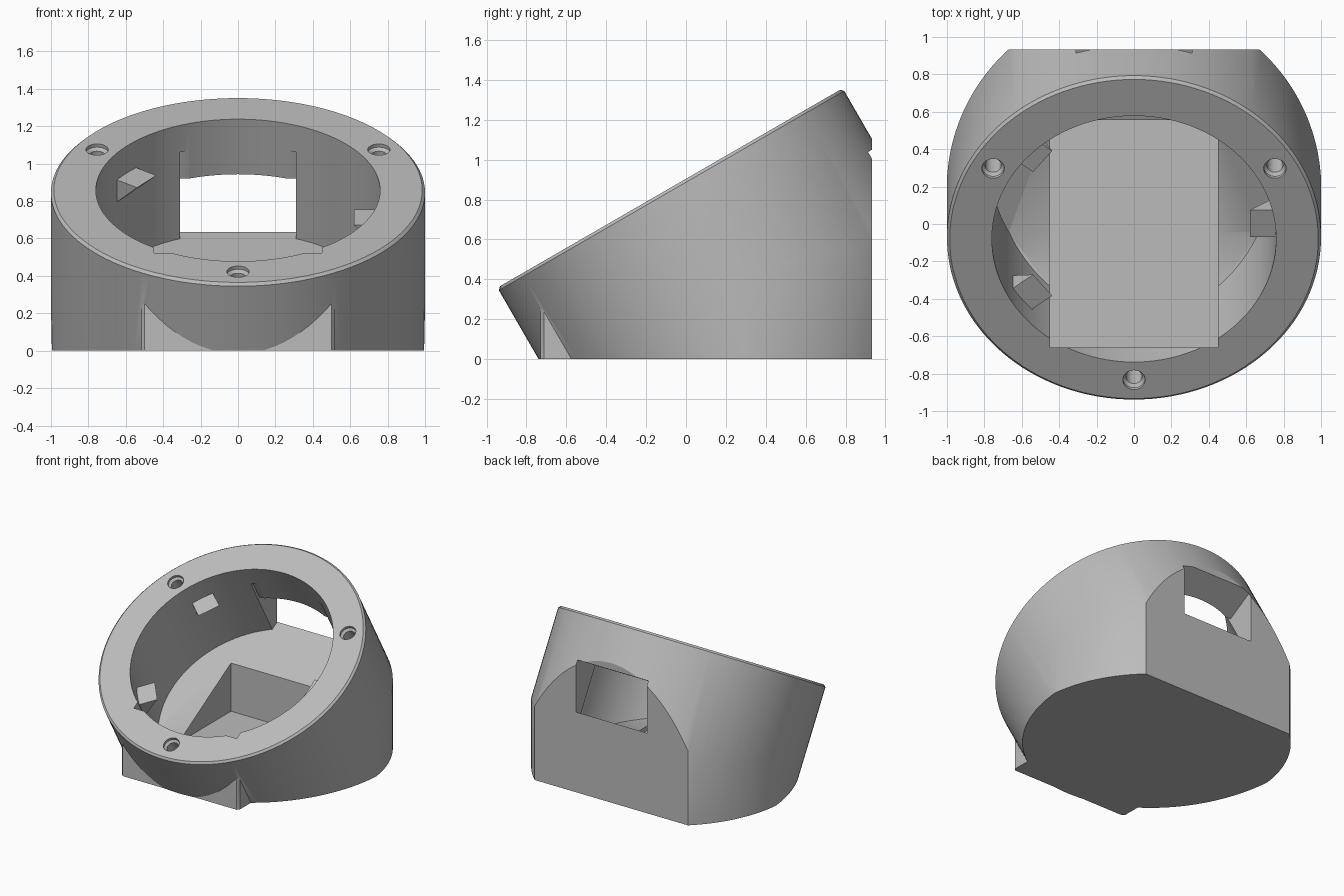
import bpy, bmesh
from math import radians, sin, cos, tau
from mathutils import Matrix, Vector

cube = bpy.data.objects.get("Cube")
if cube:
    bpy.data.objects.remove(cube, do_unlink=True)

grey = bpy.data.materials.new("plain grey")
grey.use_nodes = True
GREY = (0.5, 0.5, 0.5, 1)
grey.diffuse_color = GREY
grey.node_tree.nodes["Principled BSDF"].inputs["Base Color"].default_value = GREY

# Frame of the sloping rim: origin at the rim centre, local z along the bore
TILT = Matrix.Translation((0, -0.08, 0.858)) @ Matrix.Rotation(radians(30), 4, 'X')
BACK = 0.933


def finish(name, bm, matrix=Matrix()):
    bm.transform(matrix)
    bmesh.ops.recalc_face_normals(bm, faces=bm.faces)
    mesh = bpy.data.meshes.new(name)
    bm.to_mesh(mesh)
    bm.free()
    mesh.materials.append(grey)
    ob = bpy.data.objects.new(name, mesh)
    bpy.context.collection.objects.link(ob)
    return ob


def lathe(profile, segments=128):
    """Closed solid of revolution from (radius, height) points."""
    bm = bmesh.new()
    rings = [[bm.verts.new((r * cos(tau * i / segments), r * sin(tau * i / segments), z))
              for i in range(segments)] for r, z in profile]
    for a, b in zip(rings, rings[1:]):
        for i in range(segments):
            j = (i + 1) % segments
            bm.faces.new((a[i], a[j], b[j], b[i]))
    bm.faces.new(rings[0])
    bm.faces.new(rings[-1])
    return bm


def prism(points, z0, z1):
    """Outline in x, y extruded from z0 to z1."""
    bm = bmesh.new()
    face = bm.faces.new([bm.verts.new((x, y, z0)) for x, y in points])
    new = bmesh.ops.extrude_face_region(bm, geom=[face])["geom"]
    bmesh.ops.translate(bm, vec=(0, 0, z1 - z0),
                        verts=[v for v in new if isinstance(v, bmesh.types.BMVert)])
    return bm


def box(half_x, y0, y1, z0, z1):
    return prism([(-half_x, y0), (half_x, y0), (half_x, y1), (-half_x, y1)], z0, z1)


def slice_off(bm, point, normal):
    """Remove what lies on the normal side of a plane and cap the cut."""
    geom = bm.verts[:] + bm.edges[:] + bm.faces[:]
    cut = bmesh.ops.bisect_plane(bm, geom=geom, plane_co=point, plane_no=normal,
                                 clear_outer=True)["geom_cut"]
    bmesh.ops.holes_fill(bm, edges=[e for e in cut if isinstance(e, bmesh.types.BMEdge)])


def combine(target, tool, operation):
    mod = target.modifiers.new(operation.lower(), 'BOOLEAN')
    mod.operation, mod.solver, mod.object = operation, 'EXACT', tool
    bpy.context.view_layer.objects.active = target
    bpy.ops.object.modifier_apply(modifier=mod.name)
    bpy.data.objects.remove(tool, do_unlink=True)


# Sloping drum with a chamfered rim, flat base and flat back
bm = lathe([(1, -1.9), (1, -0.015), (0.985, 0)])
bm.transform(TILT)
slice_off(bm, Vector((0, 0, 0)), Vector((0, 0, -1)))
slice_off(bm, Vector((0, BACK, 0)), Vector((0, 1, 0)))
housing = finish("housing", bm)

# Upright rounding of the rear lower corners
arc = [(1.001 * cos(radians(a)), 0.19 + 1.001 * sin(radians(a))) for a in range(0, 181, 2)]
outline = arc + [(-1.1, 0.19), (-1.1, -1.5), (1.1, -1.5), (1.1, 0.19)]
combine(housing, finish("rear_rounding", prism(outline, -0.2, 1.6)), 'INTERSECT')

# Square front foot with chamfered corners
foot = [(-0.5, -0.73), (0.5, -0.73), (0.515, -0.712), (0.515, -0.4),
        (-0.515, -0.4), (-0.515, -0.712)]
combine(housing, finish("front_foot", prism(foot, 0, 0.3)), 'UNION')

# Round bore, stopped above the base
bm = lathe([(0.76, -0.7), (0.76, 0.1)])
bm.transform(TILT)
slice_off(bm, Vector((0, 0, 0.07)), Vector((0, 0, -1)))
combine(housing, finish("bore", bm), 'DIFFERENCE')

# Rectangular pocket in the floor, rear window and shallow slot above it
combine(housing, finish("pocket", box(0.45, -0.66, 0.555, 0.035, 0.7)), 'DIFFERENCE')
combine(housing, finish("window", box(0.31, 0.5, 1.6, -0.7, -0.34), TILT), 'DIFFERENCE')
combine(housing, finish("slot", box(0.31, 0.4, 0.712, -0.6, -0.166), TILT), 'DIFFERENCE')

# Countersunk screw holes around the rim
for angle in (30, 150, 270):
    place = TILT @ Matrix.Rotation(radians(angle), 4, 'Z') @ Matrix.Translation((0.87, 0, 0))
    hole = lathe([(0.043, -0.25), (0.043, -0.035), (0.06, -0.02), (0.06, 0.05)], 32)
    combine(housing, finish("screw_hole", hole, place), 'DIFFERENCE')

# Wedge clips inside the bore
parts = [housing]
for i, angle in enumerate((0, 142, 218)):
    wedge = prism([(0.62, -0.167), (0.8, -0.167), (0.8, -0.347)], -0.083, 0.083)
    place = (TILT @ Matrix.Rotation(radians(angle), 4, 'Z')
             @ Matrix.Rotation(radians(90), 4, 'X'))
    parts.append(finish(f"wedge_clip_{i + 1}", wedge, place))

bpy.ops.object.select_all(action='DESELECT')
for ob in parts:
    ob.select_set(True)
bpy.context.view_layer.objects.active = housing
bpy.ops.object.shade_smooth_by_angle(angle=radians(30))
